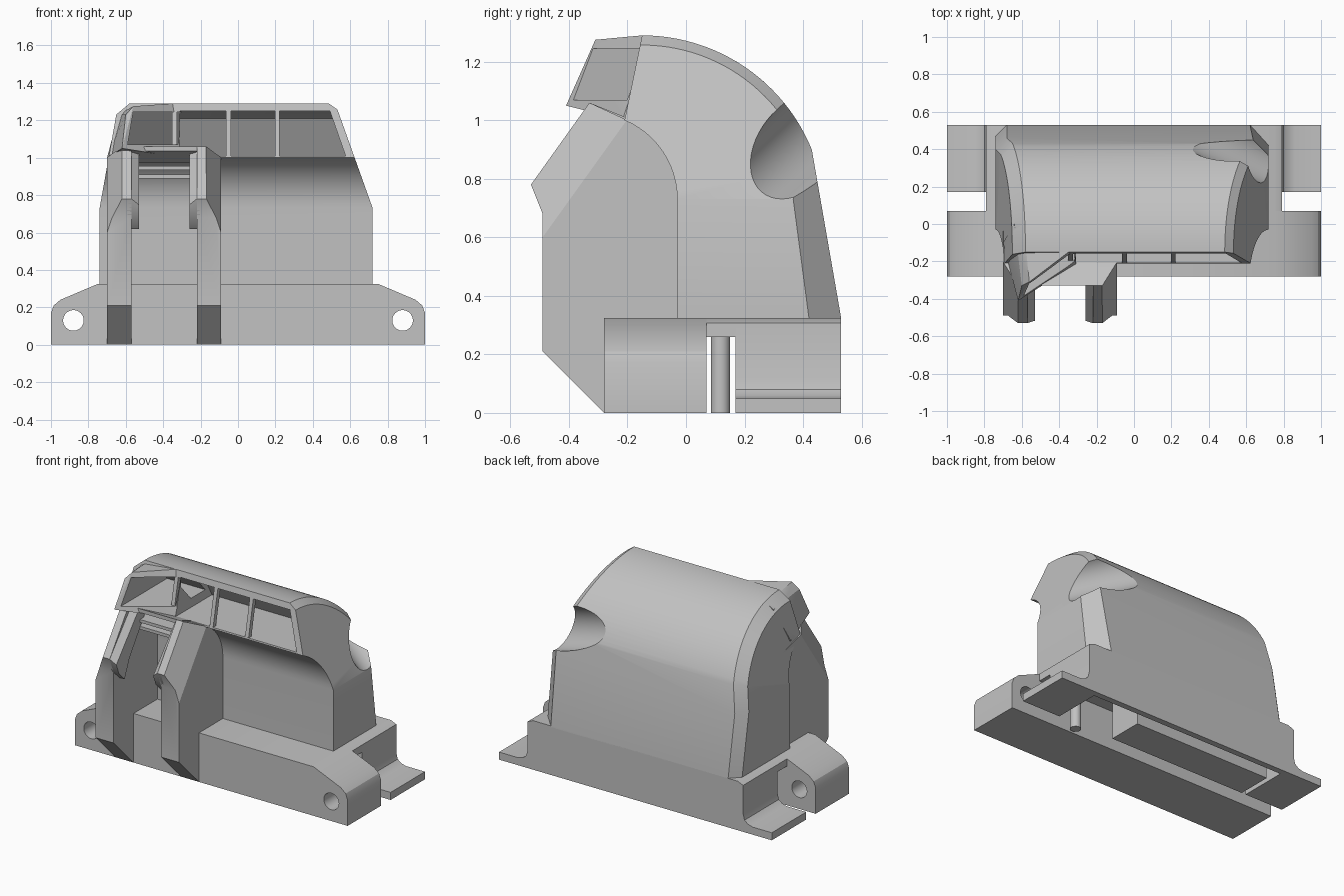
import bpy, bmesh
from math import sin, cos, radians
from mathutils import Vector

if "Cube" in bpy.data.objects:
    bpy.data.objects.remove(bpy.data.objects["Cube"])

grey = bpy.data.materials.new("plain_grey")
grey.use_nodes = True
COLOUR = (0.54, 0.54, 0.54, 1)
grey.diffuse_color = COLOUR
grey.node_tree.nodes["Principled BSDF"].inputs["Base Color"].default_value = COLOUR


def finish(name, bm):
    bmesh.ops.recalc_face_normals(bm, faces=bm.faces[:])
    mesh = bpy.data.meshes.new(name)
    bm.to_mesh(mesh)
    bm.free()
    mesh.materials.append(grey)
    obj = bpy.data.objects.new(name, mesh)
    bpy.context.scene.collection.objects.link(obj)
    return obj


def prism_bm(pts, axis, a, b):
    """Extrude a 2D outline from a to b: axis x takes (y, z), axis y takes (x, z)."""
    bm = bmesh.new()
    place = (lambda p, t: (t, *p)) if axis == "x" else (lambda p, t: (p[0], t, p[1]))
    rings = [[bm.verts.new(place(p, t)) for p in pts] for t in (a, b)]
    for ring in rings:
        bm.faces.new(ring)
    for i in range(len(pts)):
        j = (i + 1) % len(pts)
        bm.faces.new((rings[0][i], rings[0][j], rings[1][j], rings[1][i]))
    bmesh.ops.recalc_face_normals(bm, faces=bm.faces[:])
    return bm


def prism(name, pts, axis, a, b):
    return finish(name, prism_bm(pts, axis, a, b))


def box(name, x, y, z):
    return prism(name, [(y[0], z[0]), (y[1], z[0]), (y[1], z[1]), (y[0], z[1])], "x", *x)


def hull(name, pts):
    bm = bmesh.new()
    for p in pts:
        bm.verts.new(p)
    bmesh.ops.convex_hull(bm, input=bm.verts[:])
    loose = [v for v in bm.verts if not v.link_faces]
    bmesh.ops.delete(bm, geom=loose, context="VERTS")
    return finish(name, bm)


def rod(name, centre, direction, radius, length):
    bm = bmesh.new()
    bmesh.ops.create_cone(bm, cap_ends=True, segments=48, radius1=radius,
                          radius2=radius, depth=length)
    turn = Vector((0, 0, 1)).rotation_difference(Vector(direction)).to_matrix().to_4x4()
    bm.transform(turn)
    bmesh.ops.translate(bm, verts=bm.verts[:], vec=centre)
    return finish(name, bm)


def combine(obj, tool, operation="DIFFERENCE"):
    mod = obj.modifiers.new("combine", "BOOLEAN")
    mod.operation, mod.object, mod.solver = operation, tool, "EXACT"
    bpy.context.view_layer.objects.active = obj
    bpy.ops.object.modifier_apply(modifier=mod.name)
    bpy.data.objects.remove(tool)


def slice_off(bm, points, side):
    """Cut along the plane of three points, dropping what lies towards x * side."""
    p, q, r = (Vector(v) for v in points)
    normal = (q - p).cross(r - p)
    if normal.x * side < 0:
        normal.negate()
    bmesh.ops.bisect_plane(bm, geom=bm.verts[:] + bm.edges[:] + bm.faces[:], dist=1e-5,
                           plane_co=p, plane_no=normal, clear_outer=True)
    bmesh.ops.holes_fill(bm, edges=[e for e in bm.edges if e.is_boundary])
    bmesh.ops.recalc_face_normals(bm, faces=bm.faces[:])
    bm.normal_update()


def chamfer_end(bm, side, width):
    """Bevel the rim between one sloped end and the back and roof."""
    def is_run(n):
        return abs(n.x) < .1 and (n.y > .05 or n.z > .3) and n.z > -.05
    picked = []
    for e in bm.edges:
        normals = [f.normal for f in e.link_faces]
        if any(n.x * side > .8 for n in normals) and any(is_run(n) for n in normals):
            picked.append(e)
    bmesh.ops.bevel(bm, geom=picked, offset=width, segments=1, affect="EDGES",
                    clamp_overlap=True)
    bm.normal_update()


def mirrored(half):
    return half + [(-x, z) for x, z in reversed(half)]


# Front base with rounded lugs and bolt holes
front_base = prism("front_base", mirrored([(1, 0), (1, .17), (.985, .21), (.95, .24), (.75, .325)]),
                   "y", -.28, .07)
for side in (-1, 1):
    combine(front_base, rod("hole", (side * .88, -.1, .13), (0, 1, 0), .055, 1))

# Rear base with flat feet, hollow below
rear_base = prism("rear_base", mirrored([(1, 0), (1, .05), (.86, .05), (.825, .06), (.8, .08),
                                         (.79, .12), (.79, .308), (.75, .325)]), "y", .17, .53)
combine(rear_base, box("cavity", (-.72, .72), (.1, .49), (-.1, .25)))
prism("base_bridge", mirrored([(.79, .26), (.79, .308), (.75, .325)]), "y", .07, .17)
box("underside_block", (-.69, .31), (.17, .4), (0, .26))
rod("underside_post", (.55, .118, .13), (0, 0, 1), .033, .26)

# Main housing: domed profile with overhanging front, sloped ends
outline = [(-.03, .3), (.53, .3), (.53, .325)]
for i in range(25):
    a = radians(22.1 + (90 - 22.1) * i / 24)
    outline.append((-.15 + .626 * cos(a), .664 + .626 * sin(a)))
for i in range(13):
    a = radians(67.4 * (1 - i / 12))
    outline.append((-.3225 + .2925 * cos(a), .73 + .2925 * sin(a)))
bm = prism_bm(outline, "x", -.74, .72)
slice_off(bm, [(.72, 0, .73), (.72, 1, .73), (.52, 0, 1.29)], 1)
slice_off(bm, [(-.74, 0, .73), (-.74, 1, .73), (-.64, 0, 1.29)], -1)
chamfer_end(bm, -1, .06)
chamfer_end(bm, 1, .035)
slice_off(bm, [(.72, .375, .665), (.72, .42, .325), (.62, .53, .325)], 1)
housing = finish("housing", bm)

# Forward corner of the cab
prow = hull("prow", [(-.35, -.15, 1.29), (-.56, -.31, 1.275), (-.6, -.33, 1.23), (-.64, 0, 1.23),
                     (-.59, 0, 1.26), (-.3, 0, 1.26), (-.3, -.21, 1), (-.62, -.41, 1.05),
                     (-.7, -.1, 1), (-.3, 0, 1)])
combine(housing, prow, "UNION")

# Scooped rear corner
combine(housing, rod("scoop", (.68, .37, .9), (-.33, .15, .14), .14, 1.2))

# Hollow cab behind the window openings
room = []
for y, z in [(-.4, 1.01), (-.4, 1.25), (-.1, 1.25), (.06, 1.21), (.17, 1.01)]:
    room += [(-.31, y, z), (.575 - (z - 1.01) * .35, y, z)]
combine(housing, hull("room", room))
corner_room = []
for z, x, back in [(1.245, -.56, -.06), (1.07, -.59, .1)]:
    corner_room += [(-.33, -.35, z), (x, -.6, z), (x, back, z), (-.3, back, z)]
combine(housing, hull("corner_room", corner_room))

# Window posts
for x in (-.34, -.05, .21):
    prism("window_post", [(-.21, 1.0), (-.18, 1.0), (-.125, 1.265), (-.155, 1.265)],
          "x", x - .013, x + .013)

# Pair of tall front fins, tapered outside, with a wider guard on the upper inside
MID = -.395
fin_outline = [(0, .3), (-.2, .3), (-.27, 0), (-.28, 0), (-.49, .21), (-.49, .68), (-.53, .78),
               (-.33, 1.06), (-.2, 1.0), (0, .95)]
guard_outline = [(-.43, .62), (-.49, .68), (-.53, .78), (-.33, 1.06), (-.2, 1.0), (-.38, .74)]
for s in (-1, 1):
    bm = prism_bm(fin_outline, "x", MID + s * .175, MID + s * .305)
    slice_off(bm, [(MID + s * .305, -.49, .6), (MID + s * .305, -.21, .99),
                   (MID + s * .225, -.33, 1.06)], s)
    finish("front_fin", bm)
    bm = prism_bm(guard_outline, "x", MID + s * .135, MID + s * .2)
    slice_off(bm, [(MID + s * .135, -.49, .78), (MID + s * .175, -.53, .78),
                   (MID + s * .195, -.33, 1.04)], -s)
    finish("fin_guard", bm)

# Roof and slats between the fins
prism("fin_roof", [(-.33, 1.06), (-.18, 1.0), (-.18, .975), (-.33, 1.035)], "x", -.59, -.2)
for z in (.89, .935):
    prism("fin_slat", [(-.27, z), (-.08, z), (-.08, z + .02), (-.27, z + .02)], "x", -.59, -.2)

# Smooth the curved parts, keep edges crisp
bpy.ops.object.select_all(action="DESELECT")
for obj in bpy.context.scene.objects:
    if obj.type == "MESH":
        obj.select_set(True)
        bpy.context.view_layer.objects.active = obj
bpy.ops.object.shade_smooth_by_angle(angle=radians(25))
